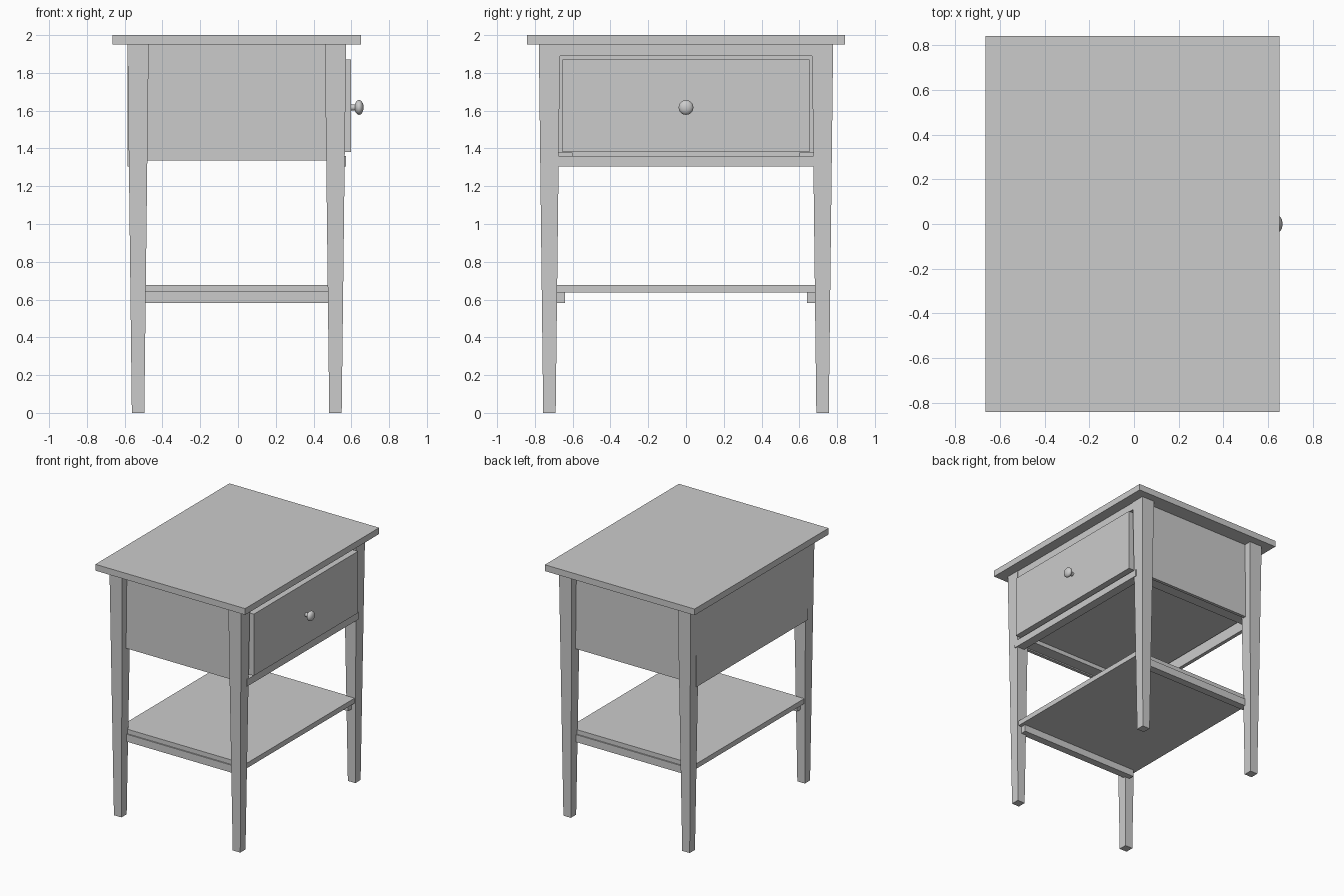
import bpy, bmesh
from math import cos, sin, pi

if "Cube" in bpy.data.objects:
    bpy.data.objects.remove(bpy.data.objects["Cube"])


def make(name, verts, faces):
    me = bpy.data.meshes.new(name)
    me.from_pydata(verts, [], faces)
    bm = bmesh.new()
    bm.from_mesh(me)
    bmesh.ops.recalc_face_normals(bm, faces=bm.faces)
    bm.to_mesh(me)
    bm.free()
    ob = bpy.data.objects.new(name, me)
    bpy.context.collection.objects.link(ob)
    return ob


CUBE = [(0, 3, 2, 1), (4, 5, 6, 7), (0, 1, 5, 4), (1, 2, 6, 5), (2, 3, 7, 6), (3, 0, 4, 7)]


def box(name, x, y, z):
    verts = [(a, b, c) for c in z for a, b in
             ((x[0], y[0]), (x[1], y[0]), (x[1], y[1]), (x[0], y[1]))]
    return make(name, verts, CUBE)


def leg(name, cx, cy):
    """Square leg tapering towards the floor."""
    verts = [(cx + sx * h, cy + sy * h, z) for h, z in ((0.033, 0), (0.056, 1.95))
             for sx, sy in ((-1, -1), (1, -1), (1, 1), (-1, 1))]
    return make(name, verts, CUBE)


def sided(name, x, y, z):
    """Matching pair of boxes on the two y sides."""
    box("front_" + name, x, (-y[1], -y[0]), z)
    box("rear_" + name, x, y, z)


# Table top and legs
box("table_top", (-0.665, 0.652), (-0.842, 0.842), (1.95, 2.0))
for xn, cx in (("left", -0.529), ("right", 0.516)):
    for yn, cy in (("front", -0.723), ("rear", 0.723)):
        leg(f"{yn}_{xn}_leg", cx, cy)

# Case: side panels, back panel, rails above and below the drawer
sided("side_panel", (-0.52, 0.51), (0.695, 0.72), (1.335, 1.95))
box("back_panel", (-0.584, -0.555), (-0.70, 0.70), (1.305, 1.95))
box("upper_rail", (0.50, 0.568), (-0.70, 0.70), (1.89, 1.95))
box("lower_rail", (0.50, 0.571), (-0.70, 0.70), (1.305, 1.36))
sided("drawer_runner", (-0.555, 0.50), (0.60, 0.695), (1.345, 1.378))

# Drawer
box("drawer_body", (-0.54, 0.55), (-0.645, 0.645), (1.38, 1.85))
box("drawer_front", (0.55, 0.598), (-0.655, 0.655), (1.38, 1.87))

# Knob: stem and flattened ball turned about the x axis
profile = [(0.596, 0.016), (0.618, 0.016)]
profile += [(0.641 - 0.024 * cos(t), 0.039 * sin(t))
            for t in (pi * (0.14 + 0.86 * i / 12) for i in range(12))]
N = 32
verts = [(x, r * cos(2 * pi * k / N), 1.617 + r * sin(2 * pi * k / N))
         for x, r in profile for k in range(N)]
faces = [(i * N + k, i * N + (k + 1) % N, (i + 1) * N + (k + 1) % N, (i + 1) * N + k)
         for i in range(len(profile) - 1) for k in range(N)]
verts.append((0.665, 0, 1.617))
last = (len(profile) - 1) * N
faces += [(last + k, last + (k + 1) % N, len(verts) - 1) for k in range(N)]
faces.append(tuple(range(N)))
knob = make("drawer_knob", verts, faces)
bpy.context.view_layer.objects.active = knob
knob.select_set(True)
bpy.ops.object.shade_smooth_by_angle()

# Lower shelf on its cleats
box("shelf", (-0.562, 0.548), (-0.69, 0.69), (0.638, 0.678))
sided("shelf_cleat", (-0.53, 0.52), (0.64, 0.70), (0.583, 0.642))
